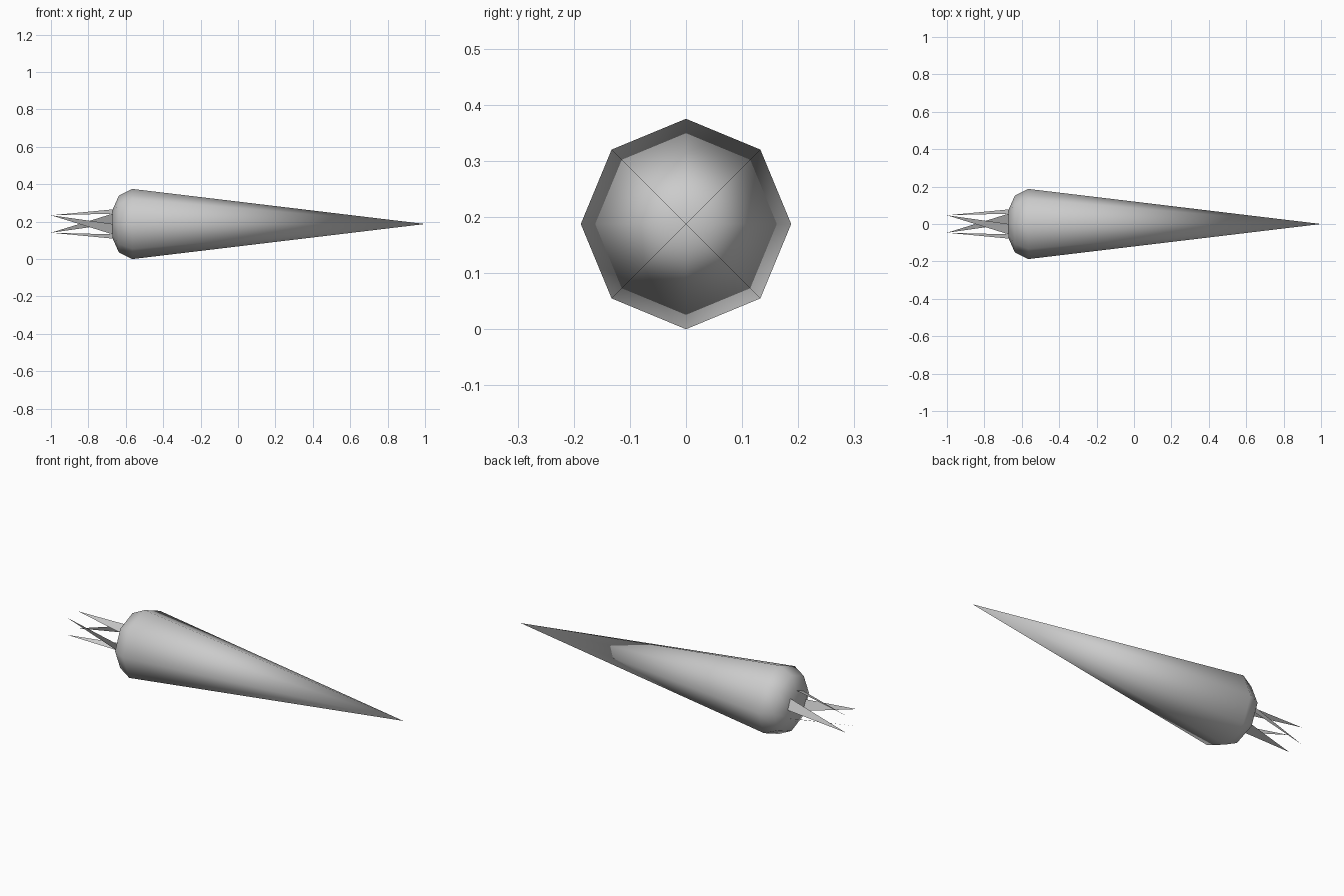
import bpy, bmesh
from math import cos, sin, pi

cube = bpy.data.objects.get("Cube")
if cube:
    bpy.data.objects.remove(cube)

SIDES = 8
RADIUS = 0.1875
AXIS_Z = RADIUS * 1.0

grey = bpy.data.materials.new("light_grey")
grey.use_nodes = True
colour = (0.6, 0.6, 0.6, 1)
grey.diffuse_color = colour
grey.node_tree.nodes["Principled BSDF"].inputs["Base Color"].default_value = colour


def around(x, r, turn):
    """Point at radius r about the long axis; turn counts octagon steps."""
    a = turn * 2 * pi / SIDES
    return (x, r * cos(a), AXIS_Z + r * sin(a))


def add_object(name, bm, smooth):
    mesh = bpy.data.meshes.new(name)
    bm.to_mesh(mesh)
    bm.free()
    mesh.materials.append(grey)
    for p in mesh.polygons:
        p.use_smooth = smooth
    ob = bpy.data.objects.new(name, mesh)
    bpy.context.collection.objects.link(ob)
    return ob


# Body: long octagonal cone with a rounded rear cap
profile = [(-0.67, 0.078), (-0.637, 0.152), (-0.565, RADIUS)]
bm = bmesh.new()
rings = [[bm.verts.new(around(x, r, i)) for i in range(SIDES)] for x, r in profile]
tip = bm.verts.new((1, 0, AXIS_Z))
bm.faces.new(rings[0])
for i in range(SIDES):
    j = (i + 1) % SIDES
    for a, b in zip(rings, rings[1:]):
        bm.faces.new((a[i], a[j], b[j], b[i]))
    bm.faces.new((rings[-1][i], rings[-1][j], tip))
bmesh.ops.recalc_face_normals(bm, faces=bm.faces)
add_object("body", bm, True)

# Tail blades: flat triangles on alternate edges of the cap, swept sideways
for k in range(0, SIDES, 2):
    bm = bmesh.new()
    corners = [around(-0.67, 0.078, k), around(-0.67, 0.078, k + 1),
               around(-1, 0.066, k - 1)]
    bm.faces.new([bm.verts.new(c) for c in corners])
    add_object(f"tail_blade_{k // 2 + 1}", bm, False)
